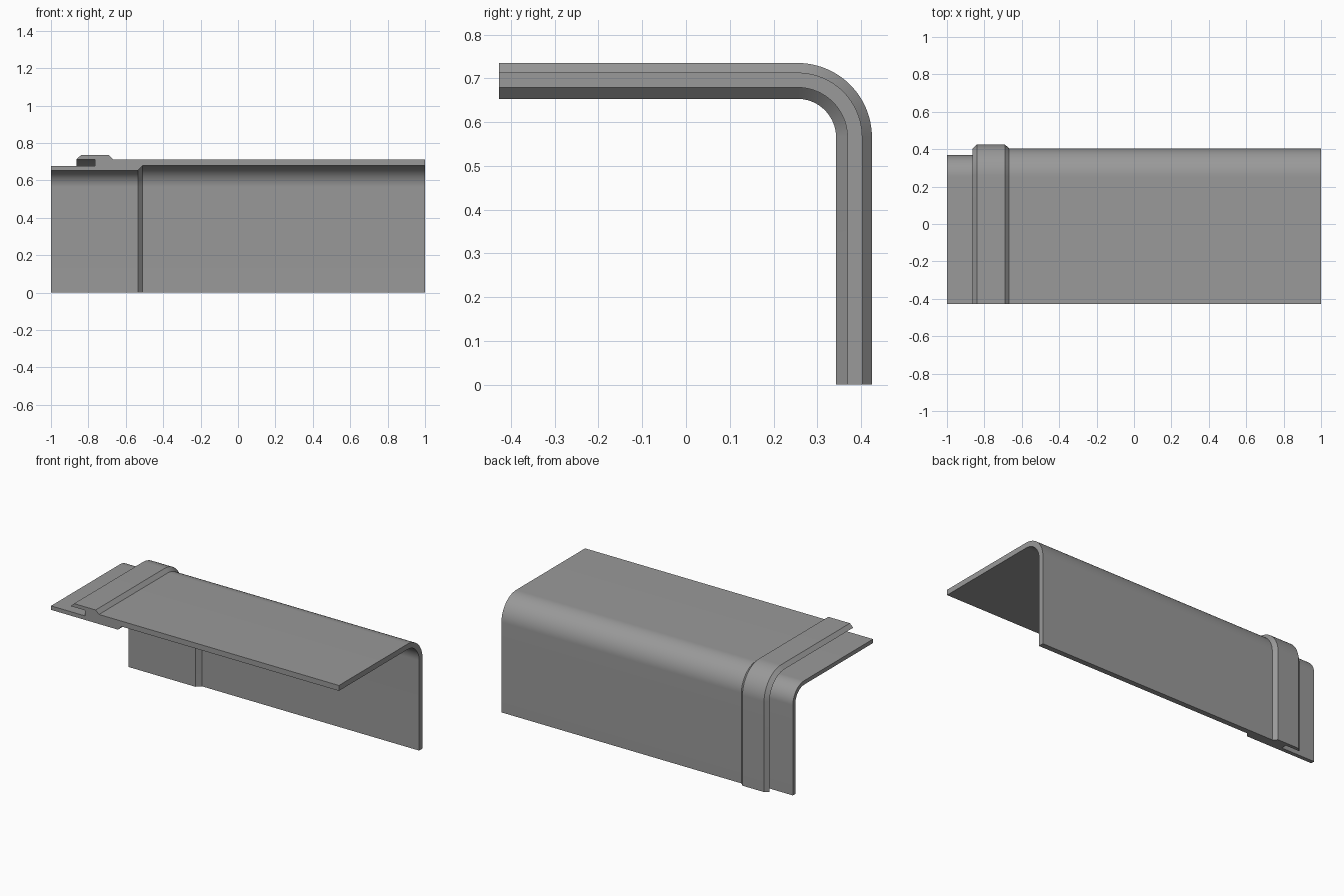
import bpy, bmesh, math

if "Cube" in bpy.data.objects:
    bpy.data.objects.remove(bpy.data.objects["Cube"])

# Single grey material
grey = bpy.data.materials.new("mid_grey")
grey.diffuse_color = (0.32, 0.32, 0.32, 1.0)
grey.use_nodes = True
grey.node_tree.nodes["Principled BSDF"].inputs["Base Color"].default_value = grey.diffuse_color

# Bend: centre of the rounded corner, front edge and bend resolution
BEND_Y, BEND_Z, FRONT_Y, STEPS = 0.255, 0.565, -0.427, 24

# Wall section as (x, radius from the bend centre): tongue, step, main wall, raised band, slotted lip
section = [
    (-1.0, 0.088), (-0.535, 0.088), (-0.51, 0.114), (1.0, 0.114),
    (1.0, 0.148), (-0.667, 0.148), (-0.69, 0.17), (-0.84, 0.17),
    (-0.863, 0.148), (-0.765, 0.148), (-0.765, 0.113), (-1.0, 0.113),
]


def ring_point(x, r, station):
    """Place a section point on the L-shaped path: front edge, bend, bottom edge."""
    if station == 0:
        return (x, FRONT_Y, BEND_Z + r)
    if station == STEPS + 2:
        return (x, BEND_Y + r, 0.0)
    a = math.pi / 2 * (station - 1) / STEPS
    return (x, BEND_Y + r * math.sin(a), BEND_Z + r * math.cos(a))


# Sweep the section along the path
bm = bmesh.new()
rings = [[bm.verts.new(ring_point(x, r, s)) for x, r in section] for s in range(STEPS + 3)]
n = len(section)
for a, b in zip(rings, rings[1:]):
    for i in range(n):
        j = (i + 1) % n
        bm.faces.new((a[i], a[j], b[j], b[i]))

# Close both ends
bm.faces.new(rings[0])
bm.faces.new(rings[-1])
bmesh.ops.recalc_face_normals(bm, faces=bm.faces[:])

mesh = bpy.data.meshes.new("corner_cover")
bm.to_mesh(mesh)
bm.free()
mesh.materials.append(grey)
cover = bpy.data.objects.new("corner_cover", mesh)
bpy.context.collection.objects.link(cover)

# Smooth bend, sharp section edges
bpy.context.view_layer.objects.active = cover
cover.select_set(True)
bpy.ops.object.shade_smooth_by_angle(angle=math.radians(25))
